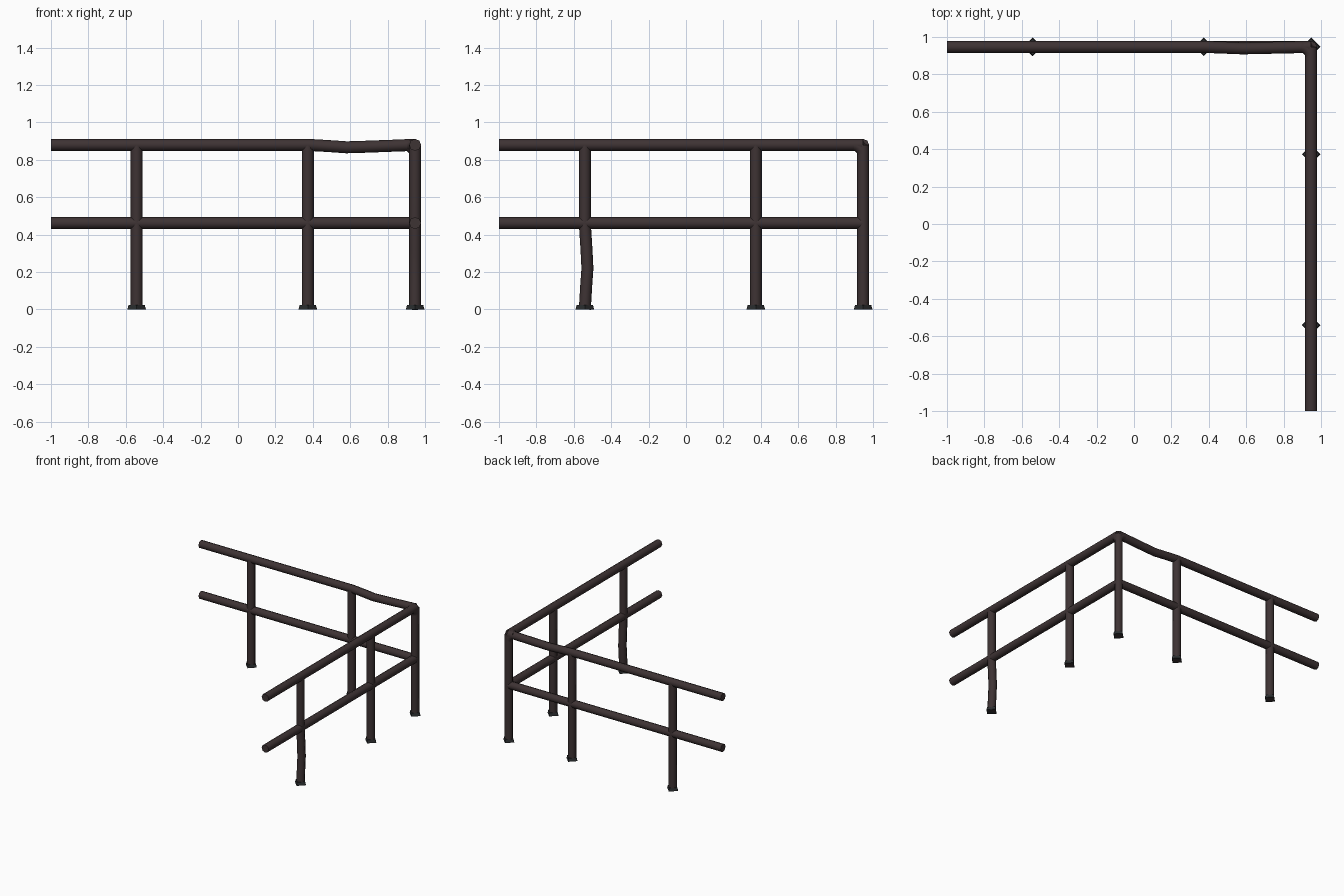
import bpy, math

if "Cube" in bpy.data.objects:
    bpy.data.objects.remove(bpy.data.objects["Cube"])

def material(name, rgb):
    m = bpy.data.materials.new(name)
    m.diffuse_color = (*rgb, 1)
    m.use_nodes = True
    m.node_tree.nodes["Principled BSDF"].inputs["Base Color"].default_value = m.diffuse_color
    return m

PIPE = material("dark rusty brown", (0.048, 0.033, 0.034))
FOOT = material("charcoal", (0.024, 0.027, 0.029))
R, C, TOP, MID = 0.032, 0.947, 0.88, 0.462   # pipe radius, corner, rail heights

def pipe(name, pts, r=R):
    cu = bpy.data.curves.new(name, 'CURVE')
    cu.dimensions = '3D'
    cu.bevel_depth, cu.bevel_resolution, cu.use_fill_caps = r, 2, True
    s = cu.splines.new('POLY')
    s.points.add(len(pts) - 1)
    for p, co in zip(s.points, pts):
        p.co = (*co, 1)
    ob = bpy.data.objects.new(name, cu)
    bpy.context.collection.objects.link(ob)
    bpy.ops.object.select_all(action='DESELECT')
    ob.select_set(True)
    bpy.context.view_layer.objects.active = ob
    bpy.ops.object.convert(target='MESH')
    ob = bpy.context.object
    ob.data.materials.clear()
    ob.data.materials.append(PIPE)
    bpy.ops.object.shade_smooth_by_angle(angle=math.radians(50))

def foot(x, y):
    bpy.ops.mesh.primitive_cone_add(vertices=4, radius1=0.05, radius2=0.043,
                                    depth=0.025, location=(x, y, 0.0125))
    bpy.context.object.name = "post_foot"
    bpy.context.object.data.materials.append(FOOT)

# rails, with the dent in the back top rail
pipe("back_top_rail", [(-1, C, TOP), (0.375, C, TOP), (0.48, C - 0.004, 0.874),
                       (0.58, C - 0.008, 0.867), (0.68, C - 0.006, 0.87), (C, C, TOP)])
pipe("side_top_rail", [(C, -1, TOP), (C, C, TOP)])
pipe("back_middle_rail", [(-1, C, MID), (C, C, MID)])
pipe("side_middle_rail", [(C, -1, MID), (C, C, MID)])

# straight posts and the bent side post
for x, y in ((-0.542, C), (0.373, C), (C, 0.373), (C, C)):
    pipe("post", [(x, y, 0), (x, y, TOP)])
    foot(x, y)
b = -0.541
pipe("bent_post", [(C, b, 0), (C, b + 0.007, 0.12), (C, b + 0.014, 0.22),
                   (C, b + 0.009, 0.32), (C, b, MID), (C, b, TOP)])
foot(C, b)

# rounded elbows at the top corner
def elbow(name, u, v, rad=0.055):
    pts = []
    for i in range(5):
        a = math.pi / 2 * i / 4
        s, t = rad * (1 - math.sin(a)), rad * (1 - math.cos(a))
        pts.append(tuple(o + s * p + t * q for o, p, q in zip((C, C, TOP), u, v)))
    pipe(name, pts, R * 0.98)

elbow("back_elbow", (-1, 0, 0), (0, 0, -1))
elbow("side_elbow", (0, -1, 0), (0, 0, -1))
elbow("plan_elbow", (-1, 0, 0), (0, -1, 0))
